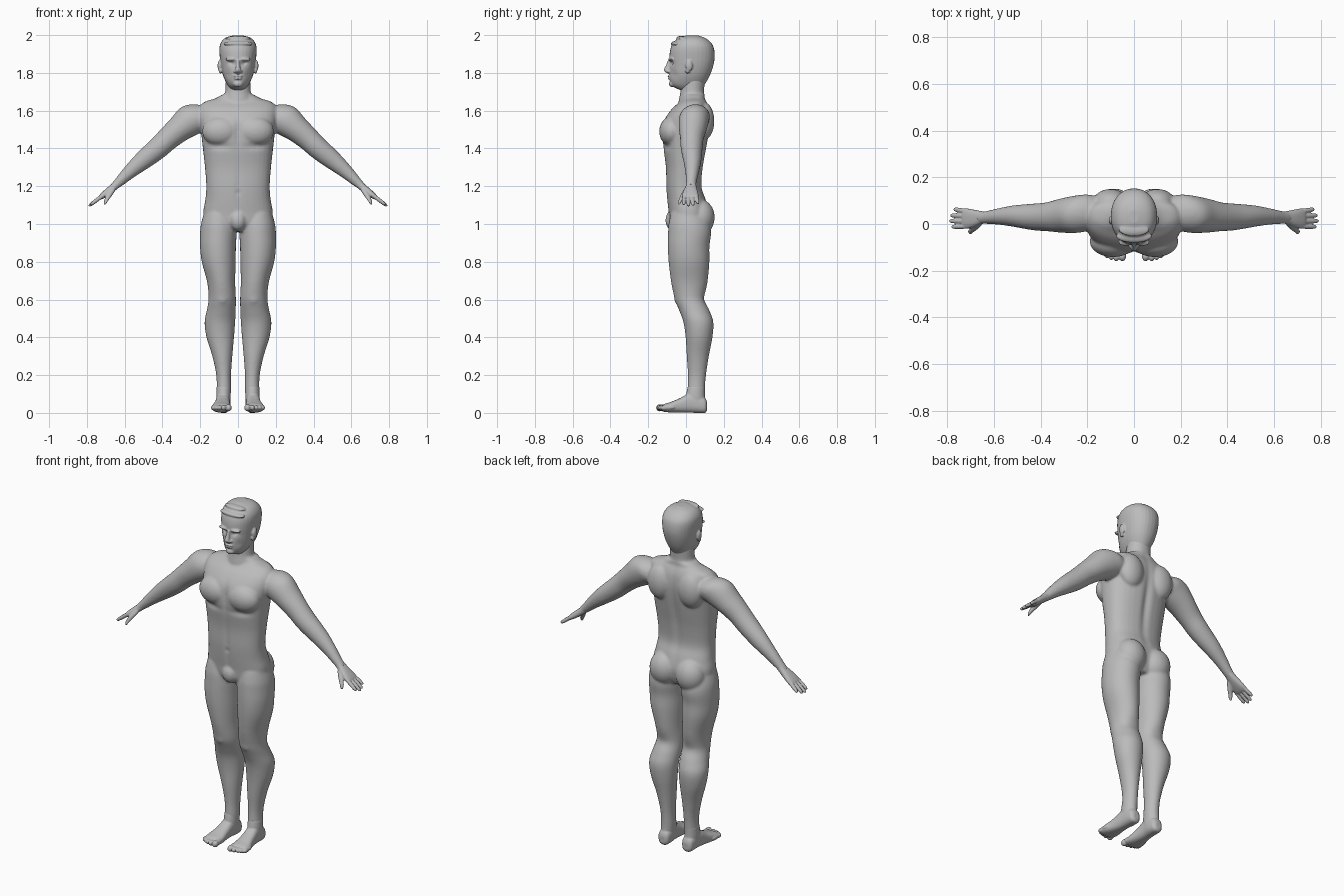
import bpy, bmesh, math
from mathutils import Vector

skin = bpy.data.materials.new("grey")
skin.diffuse_color = (0.5, 0.5, 0.5, 1)
X, Y, Z = Vector((1, 0, 0)), Vector((0, 1, 0)), Vector((0, 0, 1))


def spline(pts, steps=4):
    """Catmull-Rom through stations of any dimension."""
    p = [Vector(q) for q in pts]
    p = [p[0]] + p + [p[-1]]
    out = []
    for i in range(1, len(p) - 2):
        a, b, c, d = p[i - 1:i + 3]
        for s in range(steps):
            t = s / steps
            out.append(0.5 * (2 * b + (c - a) * t + (2 * a - 5 * b + 4 * c - d) * t * t
                              + (3 * b - a - 3 * c + d) * t ** 3))
    return out + [p[-2]]


def loft(bm, stations, u, v, power=2.0, n=32, mirror=True):
    """Skin of superellipse rings; station = x, y, z, radius along u, radius along v."""
    for sx in ((1, -1) if mirror else (1,)):
        rings = []
        for s in spline(stations):
            ring = []
            for k in range(n):
                a = 2 * math.pi * k / n
                c, w = math.cos(a), math.sin(a)
                c = math.copysign(abs(c) ** (2 / power), c)
                w = math.copysign(abs(w) ** (2 / power), w)
                q = Vector(s[:3]) + u * (c * max(s[3], .001)) + v * (w * max(s[4], .001))
                ring.append(bm.verts.new((q.x * sx, q.y, q.z)))
            rings.append(ring)
        for r0, r1 in zip(rings, rings[1:]):
            for k in range(n):
                bm.faces.new((r0[k], r0[(k + 1) % n], r1[(k + 1) % n], r1[k]))
        bm.faces.new(rings[0])
        bm.faces.new(rings[-1])


def upright(bm, rows, power=2.0, mirror=True):
    """Vertical loft; row = z, centre x, half width, front y, back y."""
    loft(bm, [(cx, (f + b) / 2, z, w, (b - f) / 2) for z, cx, w, f, b in rows],
         X, Y, power, mirror=mirror)


def blob(bm, c, r, mirror=True):
    for sx in ((1, -1) if mirror else (1,)):
        vs = bmesh.ops.create_uvsphere(bm, u_segments=24, v_segments=16, radius=1)["verts"]
        for v in vs:
            v.co = Vector((sx * (c[0] + v.co.x * r[0]), c[1] + v.co.y * r[1], c[2] + v.co.z * r[2]))


def fuse(name, bm, voxel, smooth, dents=()):
    """Blend overlapping volumes into one smooth skin, then press in the dents."""
    bmesh.ops.recalc_face_normals(bm, faces=bm.faces)
    me = bpy.data.meshes.new(name)
    bm.to_mesh(me)
    bm.free()
    ob = bpy.data.objects.new(name, me)
    bpy.context.collection.objects.link(ob)
    bpy.context.view_layer.objects.active = ob
    ob.select_set(True)
    m = ob.modifiers.new("fuse", "REMESH")
    m.mode, m.voxel_size = "VOXEL", voxel
    bpy.ops.object.modifier_apply(modifier="fuse")
    for c, r, push in dents:
        for v in ob.data.vertices:
            e = sum(((abs(v.co[i]) if i == 0 else v.co[i]) - c[i]) ** 2 / r[i] ** 2 for i in range(3))
            if e < 6:
                v.co.y += push * math.exp(-e)
    m = ob.modifiers.new("soften", "SMOOTH")
    m.factor, m.iterations = 0.5, smooth
    bpy.ops.object.modifier_apply(modifier="soften")
    ob.data.materials.clear()
    ob.data.materials.append(skin)
    for p in ob.data.polygons:
        p.use_smooth = True
        p.material_index = 0
    ob.select_set(False)


# Torso and neck
bm = bmesh.new()
upright(bm, [(.96, 0, .10, -.06, .09), (1.0, 0, .17, -.085, .11), (1.06, 0, .184, -.092, .12),
             (1.13, 0, .173, -.10, .105), (1.2, 0, .168, -.105, .083), (1.3, 0, .175, -.107, .09),
             (1.4, 0, .186, -.12, .108), (1.48, 0, .195, -.127, .122), (1.55, 0, .205, -.115, .128),
             (1.61, 0, .205, -.075, .122), (1.645, 0, .18, -.035, .11), (1.665, 0, .12, -.02, .10),
             (1.685, 0, .085, -.02, .10)], 2.35, False)
upright(bm, [(1.58, 0, .09, -.05, .11), (1.66, 0, .08, -.037, .102), (1.70, 0, .068, -.03, .097),
             (1.76, 0, .065, -.025, .10), (1.80, 0, .06, -.02, .10)], 2, False)
blob(bm, (.09, -.075, 1.49), (.10, .067, .08))       # chest muscles
blob(bm, (.10, .095, 1.545), (.075, .055, .10))      # shoulder blades
blob(bm, (.085, .075, 1.035), (.085, .077, .095))    # buttocks
blob(bm, (0, -.07, 1.02), (.045, .04, .055), False)  # groin

# Legs
upright(bm, [(1.06, .10, .08, -.08, .10), (1.0, .103, .093, -.092, .125), (.95, .104, .097, -.095, .133),
             (.88, .106, .095, -.096, .124), (.8, .102, .09, -.092, .124), (.7, .09, .075, -.08, .115),
             (.63, .084, .072, -.066, .103), (.59, .084, .073, -.056, .104), (.54, .089, .077, -.035, .125),
             (.48, .096, .081, -.014, .145), (.4, .094, .073, -.002, .14), (.3, .083, .053, .004, .121),
             (.2, .076, .039, .01, .106), (.12, .075, .038, .008, .1), (.06, .077, .036, .01, .1)])
blob(bm, (.083, -.028, .61), (.04, .035, .045))      # kneecaps

# Arms
arm = Vector((.73, 0, -.68)).normalized()
side = arm.cross(Y)
loft(bm, [(.14, .05, 1.59, .05, .05), (.19, .05, 1.575, .075, .08), (.245, .042, 1.552, .08, .087),
          (.31, .036, 1.503, .073, .071), (.37, .031, 1.452, .062, .062), (.42, .03, 1.405, .058, .058),
          (.47, .032, 1.363, .052, .054), (.52, .034, 1.322, .045, .047), (.58, .032, 1.27, .035, .036),
          (.63, .028, 1.222, .028, .026), (.66, .026, 1.195, .027, .02)], Y, side)
fuse("body", bm, .007, 6, [
    ((0, -.14, 1.49), (.014, .06, .08), .012),       # breastbone line
    ((0, .11, 1.38), (.02, .06, .22), -.012),        # spine groove
    ((0, -.10, 1.2), (.012, .05, .16), .005),        # belly line
    ((0, -.11, 1.165), (.009, .03, .009), .008),     # navel
    ((.10, -.12, 1.41), (.06, .05, .015), .008),     # under the chest
    ((.083, .10, .605), (.04, .04, .035), -.006)])   # back of the knee

# Hands: palm, four fingers, thumb
bm = bmesh.new()
hand = Vector((.8, 0, -.6))
up = hand.cross(Y)
loft(bm, [(.63, .028, 1.221, .024, .022), (.655, .027, 1.198, .028, .02), (.685, .024, 1.174, .037, .019),
          (.712, .023, 1.153, .043, .016), (.728, .023, 1.141, .041, .012), (.734, .023, 1.136, .03, .006)],
     Y, up, 2.5)
for y0, y1, length in ((-.010, -.012, .074), (.012, .013, .086), (.034, .037, .08), (.055, .063, .062)):
    base = Vector((.722, y0, 1.146))
    tip = base + Vector((hand.x * length, y1 - y0, hand.z * length))
    st = [tuple(base.lerp(tip, t)) + (r, r) for t, r in
          ((0, .0105), (.4, .0105), (.75, .0095), (.93, .007), (1, .001))]
    loft(bm, st, Y, up, n=16)
loft(bm, [(.66, .008, 1.187, .014, .016), (.68, -.012, 1.158, .014, .016), (.695, -.027, 1.132, .011, .012),
          (.704, -.036, 1.112, .009, .009), (.708, -.039, 1.102, .002, .002)],
     Vector((.6, .8, 0)), Vector((.75, 0, -.3)).cross(Y).normalized(), n=16)
fuse("hands", bm, .0035, 2)

# Feet: sole loft, ankle and toes
bm = bmesh.new()
loft(bm, [(.077, .112, .035, .015, .02), (.077, .10, .04, .032, .04), (.077, .06, .05, .037, .05),
          (.08, .02, .053, .037, .052), (.083, -.03, .04, .041, .039), (.087, -.08, .03, .05, .028),
          (.088, -.11, .027, .05, .022), (.088, -.125, .024, .042, .016)], X, Z, 2.5)
upright(bm, [(.14, .076, .037, .009, .10), (.09, .077, .038, .0, .10), (.04, .077, .035, .0, .105)])
for x, y, r in ((.05, -.142, .0165), (.076, -.143, .0125), (.097, -.138, .012),
                (.116, -.13, .0115), (.132, -.119, .011)):
    blob(bm, (x, y + .004, .027), (r, .021, r * 1.15))
    blob(bm, (x, y + .03, .029), (r * .9, .03, r))
fuse("feet", bm, .004, 2)

# Head with nose, lips, chin, brow, ears and swept hair
bm = bmesh.new()
upright(bm, [(1.705, 0, .03, -.02, .06), (1.722, 0, .045, -.06, .085), (1.74, 0, .058, -.079, .10),
             (1.77, 0, .073, -.087, .118), (1.80, 0, .083, -.088, .132), (1.84, 0, .091, -.086, .145),
             (1.88, 0, .096, -.088, .152), (1.92, 0, .099, -.084, .15), (1.95, 0, .095, -.073, .14),
             (1.975, 0, .08, -.052, .117), (1.99, 0, .057, -.025, .09), (1.999, 0, .02, .005, .06)], 2.2, False)
loft(bm, [(0, -.084, 1.868, .009, .012), (0, -.094, 1.84, .010, .013), (0, -.101, 1.817, .015, .016),
          (0, -.096, 1.803, .018, .012), (0, -.09, 1.798, .008, .008)], X, Y, mirror=False)
blob(bm, (.014, -.093, 1.808), (.010, .011, .008))          # nostrils
blob(bm, (0, -.088, 1.782), (.024, .011, .006), False)      # upper lip
blob(bm, (0, -.086, 1.771), (.021, .011, .006), False)      # lower lip
blob(bm, (0, -.072, 1.742), (.026, .019, .018), False)      # chin
blob(bm, (.035, -.078, 1.872), (.033, .016, .009))          # brow
blob(bm, (.037, -.071, 1.846), (.013, .011, .008))          # eyeballs
blob(bm, (.097, .016, 1.838), (.011, .019, .03))            # ears
blob(bm, (.093, .008, 1.812), (.009, .012, .016))           # ear lobes
blob(bm, (0, -.052, 1.955), (.078, .028, .014), False)      # front hair ridge
blob(bm, (0, -.026, 1.983), (.065, .026, .012), False)      # upper hair ridge
fuse("head", bm, .0045, 2, [
    ((.036, -.085, 1.85), (.018, .03, .011), .012),         # eye sockets
    ((0, -.095, 1.7765), (.022, .03, .003), .006),          # mouth line
    ((.055, -.07, 1.79), (.02, .04, .025), .006)])          # hollow cheeks
